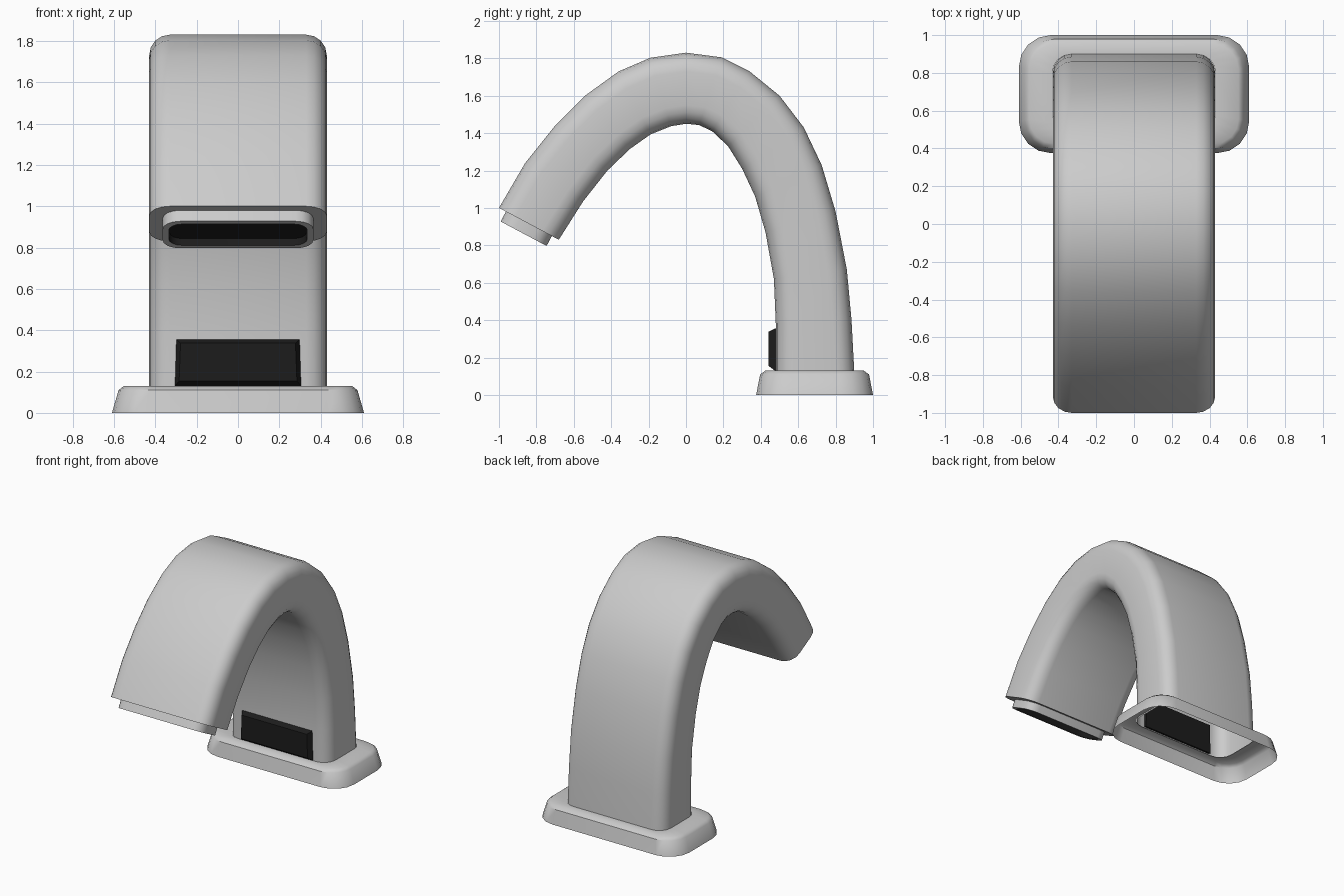
import bpy, bmesh, math
from mathutils import Vector

if "Cube" in bpy.data.objects:
    bpy.data.objects.remove(bpy.data.objects["Cube"])


def rounded_ring(c, u, v, hu, hv, r, seg):
    """Rounded rectangle around c, in the plane of unit axes u and v."""
    pts = []
    for k, (sx, sy) in enumerate([(1, 1), (-1, 1), (-1, -1), (1, -1)]):
        for i in range(seg + 1):
            a = math.pi / 2 * (k + i / seg)
            pts.append(c + u * (sx * (hu - r) + r * math.cos(a))
                         + v * (sy * (hv - r) + r * math.sin(a)))
    return pts


def loft(name, rings, cap_end=False, cap_start=False, mat=None, angle=40):
    bm = bmesh.new()
    rows = [[bm.verts.new(p) for p in ring] for ring in rings]
    n = len(rows[0])
    for a, b in zip(rows, rows[1:]):
        for i in range(n):
            j = (i + 1) % n
            bm.faces.new((a[i], a[j], b[j], b[i]))
    if cap_start:
        bm.faces.new(rows[0][::-1])
    if cap_end:
        bm.faces.new(rows[-1])
    bmesh.ops.recalc_face_normals(bm, faces=bm.faces)
    me = bpy.data.meshes.new(name)
    bm.to_mesh(me)
    bm.free()
    ob = bpy.data.objects.new(name, me)
    bpy.context.collection.objects.link(ob)
    if mat:
        me.materials.append(mat)
    bpy.ops.object.select_all(action='DESELECT')
    ob.select_set(True)
    bpy.context.view_layer.objects.active = ob
    bpy.ops.object.shade_smooth_by_angle(angle=math.radians(angle))
    return ob


X, Y, Z = Vector((1, 0, 0)), Vector((0, 1, 0)), Vector((0, 0, 1))
black = bpy.data.materials.new("black_plastic")
black.diffuse_color = (0.012, 0.012, 0.012, 1)
black.use_nodes = True
black.node_tree.nodes["Principled BSDF"].inputs["Base Color"].default_value = black.diffuse_color

# Spout: outer (y, z) and inner (y, z) edge at each station of the arch
stations = [
    (.90, .12, .48, .12), (.885, .40, .48, .38), (.86, .67, .47, .62),
    (.80, .98, .425, .87), (.725, 1.23, .37, 1.06), (.63, 1.43, .30, 1.21),
    (.50, 1.60, .225, 1.33), (.34, 1.73, .14, 1.41), (.19, 1.805, .07, 1.443),
    (0, 1.83, 0, 1.45), (-.19, 1.803, -.08, 1.437), (-.36, 1.73, -.19, 1.393),
    (-.54, 1.60, -.30, 1.315), (-.70, 1.44, -.42, 1.20),
    (-.86, 1.24, -.55, 1.035), (-1.0, 1.0, -.68, .83)]
rings = []
for oy, oz, iy, iz in stations:
    outer, inner = Vector((0, oy, oz)), Vector((0, iy, iz))
    v = (outer - inner).normalized()
    rings.append(rounded_ring((outer + inner) / 2, X, v, .43,
                              (outer - inner).length / 2, .1, 4))
end_c, end_v = (outer + inner) / 2, v
end_h = (outer - inner).length / 2
rings.append(rounded_ring(end_c, X, end_v, .35, end_h - .05, .07, 4))
loft("spout", rings)

# Nozzle: short collar with a rim, and a black recessed outlet
flow = X.cross(end_v)
if flow.z > 0:
    flow = -flow


def nozzle_ring(d, inset):
    return rounded_ring(end_c + flow * d, X, end_v, .365 - inset,
                        end_h - .042 - inset, .085 - inset * .7, 4)


loft("nozzle_collar", [nozzle_ring(-.01, 0), nozzle_ring(.06, 0),
                       nozzle_ring(.06, .03)])
loft("nozzle_outlet", [nozzle_ring(.06, .03), nozzle_ring(.025, .034)],
     cap_end=True, mat=black)

# Base flange: hollow below, sloped side, small chamfer, flat top
base = [(0, .61, .3125, .17), (.11, .578, .291, .155),
        (.13, .553, .263, .13), (.13, .432, .212, .1)]
loft("base_flange", [rounded_ring(Vector((0, .6875, z)), X, Y, hx, hy, r, 4)
                     for z, hx, hy, r in base])

# Sensor window: black wedge-sided block on the front of the stem


def sensor_ring(y, hx, z0, z1, taper):
    return [Vector((s * (hx - t), y, z)) for s, z, t in
            [(-1, z0, 0), (1, z0, 0), (1, z1, taper), (-1, z1, taper)]]


loft("sensor_window", [sensor_ring(.50, .305, .125, .358, .007),
                       sensor_ring(.475, .305, .13, .355, .007),
                       sensor_ring(.442, .285, .155, .338, .007)],
     cap_start=True, cap_end=True, mat=black, angle=20)
